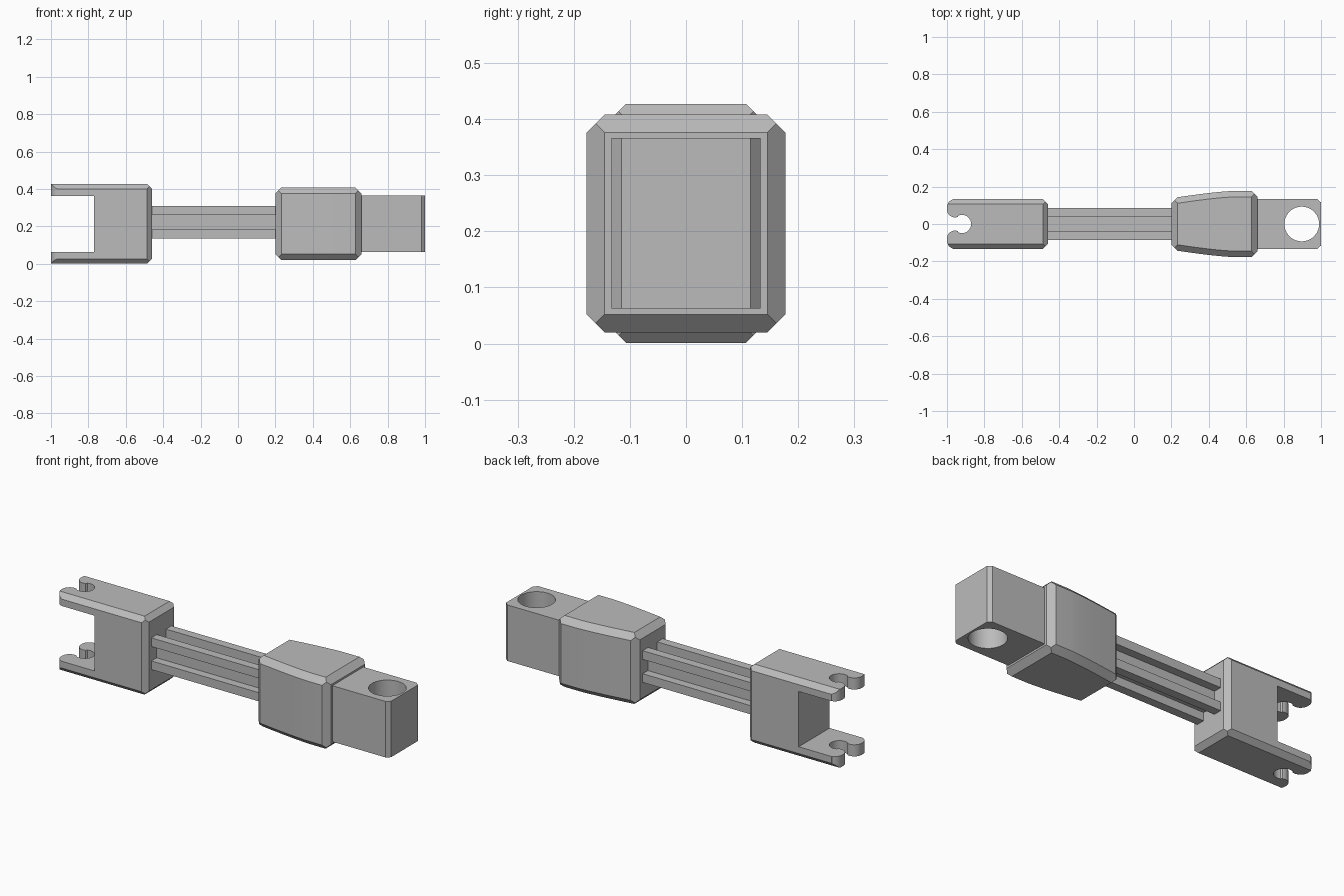
import bpy, bmesh
from math import cos, sin, pi, radians

if "Cube" in bpy.data.objects:
    bpy.data.objects.remove(bpy.data.objects["Cube"])

grey = bpy.data.materials.new("plain grey")
grey.use_nodes = True
grey.diffuse_color = (0.5, 0.5, 0.5, 1)
grey.node_tree.nodes["Principled BSDF"].inputs["Base Color"].default_value = (0.5, 0.5, 0.5, 1)

MID = 0.214  # height of the long axis


def finish(bm, name):
    bmesh.ops.remove_doubles(bm, verts=bm.verts, dist=1e-5)
    bmesh.ops.recalc_face_normals(bm, faces=bm.faces)
    mesh = bpy.data.meshes.new(name)
    bm.to_mesh(mesh)
    bm.free()
    mesh.materials.append(grey)
    obj = bpy.data.objects.new(name, mesh)
    bpy.context.collection.objects.link(obj)
    return obj


def loft(name, sections):
    """Skin octagonal sections (x, half width, half height, corner cut) along x."""
    bm = bmesh.new()
    rings = []
    for x, w, h, c in sections:
        quarter = [(w, h - c), (w - c, h)]
        pts = quarter + [(-y, z) for y, z in reversed(quarter)]
        pts += [(-y, -z) for y, z in pts]
        rings.append([bm.verts.new((x, y, MID + z)) for y, z in pts])
    for a, b in zip(rings, rings[1:]):
        for i in range(8):
            j = (i + 1) % 8
            bm.faces.new((a[i], a[j], b[j], b[i]))
    bm.faces.new(rings[0])
    bm.faces.new(rings[-1])
    bmesh.ops.dissolve_degenerate(bm, dist=1e-5, edges=bm.edges)
    return finish(bm, name)


def prism(name, outline, z0, z1):
    """Extrude a plan outline between two heights."""
    bm = bmesh.new()
    face = bm.faces.new([bm.verts.new((x, y, z0)) for x, y in outline])
    top = bmesh.ops.extrude_face_region(bm, geom=[face])["geom"]
    bmesh.ops.translate(bm, vec=(0, 0, z1 - z0),
                        verts=[v for v in top if isinstance(v, bmesh.types.BMVert)])
    return finish(bm, name)


def box(name, x0, x1, y0, y1, z0, z1):
    return prism(name, [(x0, y0), (x1, y0), (x1, y1), (x0, y1)], z0, z1)


def arc(cx, cy, r, start, end, n=8):
    angles = [radians(start + (end - start) * i / n) for i in range(n + 1)]
    return [(cx + r * cos(a), cy + r * sin(a)) for a in angles]


def select(obj):
    bpy.ops.object.select_all(action='DESELECT')
    obj.select_set(True)
    bpy.context.view_layer.objects.active = obj


def cut(obj, cutter, operation='DIFFERENCE'):
    mod = obj.modifiers.new("cut", 'BOOLEAN')
    mod.object, mod.operation, mod.solver = cutter, operation, 'EXACT'
    select(obj)
    bpy.ops.object.modifier_apply(modifier=mod.name)
    bpy.data.objects.remove(cutter)


def smooth(obj):
    select(obj)
    bpy.ops.object.shade_smooth_by_angle(angle=radians(30))


# Fork: chamfered block, split into two prongs with open hooks
c, w, h = 0.026, 0.133, 0.213
fork = loft("fork", [(-1.05, w, h, c), (-0.46 - c, w, h, c),
                     (-0.46 - c / 2, w - c / 2, h - c / 2, 0),
                     (-0.46, w - c, h - c, 0)])
cut(fork, box("gap", -1.2, -0.77, -0.3, 0.3, 0.064, 0.364))
# Half plan: hook seat, rounded lip, rounded outer corner
half = arc(-0.92, 0, 0.049, 0, 110, 10)
half += arc(-0.957, 0.078, 0.043, 290, 180, 8)
half += arc(-0.957, 0.090, 0.043, 180, 90, 6) + [(-0.4, 0.15)]
half[-2] = (half[-2][0], 0.15)
plan = half + [(x, -y) for x, y in reversed(half[1:])]
cut(fork, prism("plan", plan, -0.1, 0.6), 'INTERSECT')
smooth(fork)

# Shaft: square core with a bar on each corner
box("shaft_core", -0.48, 0.22, -0.041, 0.041, MID + 0.008 - 0.041, MID + 0.008 + 0.041)
for sy, side in ((-1, "front"), (1, "back")):
    for sz, level in ((-1, "lower"), (1, "upper")):
        ys = sorted((sy * 0.039, sy * 0.086))
        zs = sorted((sz * 0.039, sz * 0.086))
        box(f"shaft_bar_{side}_{level}", -0.48, 0.22, *ys,
            MID + 0.008 + zs[0], MID + 0.008 + zs[1])

# Sleeve: chamfered housing that widens towards the eye end
c, h = 0.032, 0.194
w0, w1 = 0.143, 0.177
sections = [(0.2, w0 - c, h - c, 0), (0.2 + c / 2, w0 - c / 2, h - c / 2, 0)]
for i in range(7):
    t = i / 6
    sections.append((0.2 + c + (0.53 - 0.2 - c) * t, w0 + (w1 - w0) * sin(t * pi / 2) ** 0.5 * t ** 0.5,
                     h, c))
sections += [(0.66 - c, w1, h, c), (0.66 - c / 2, w1 - c / 2, h - c / 2, 0),
             (0.66, w1 - c, h - c, 0)]
smooth(loft("sleeve", sections))

# Eye block: chamfered end with a round through hole
eye = prism("eye_block", [(0.62, -0.133), (0.98, -0.133), (1, -0.115),
                          (1, 0.115), (0.98, 0.133), (0.62, 0.133)], 0.062, 0.366)
cut(eye, prism("hole", arc(0.897, 0, 0.093, 0, 350, 35), -0.1, 0.6))
smooth(eye)
